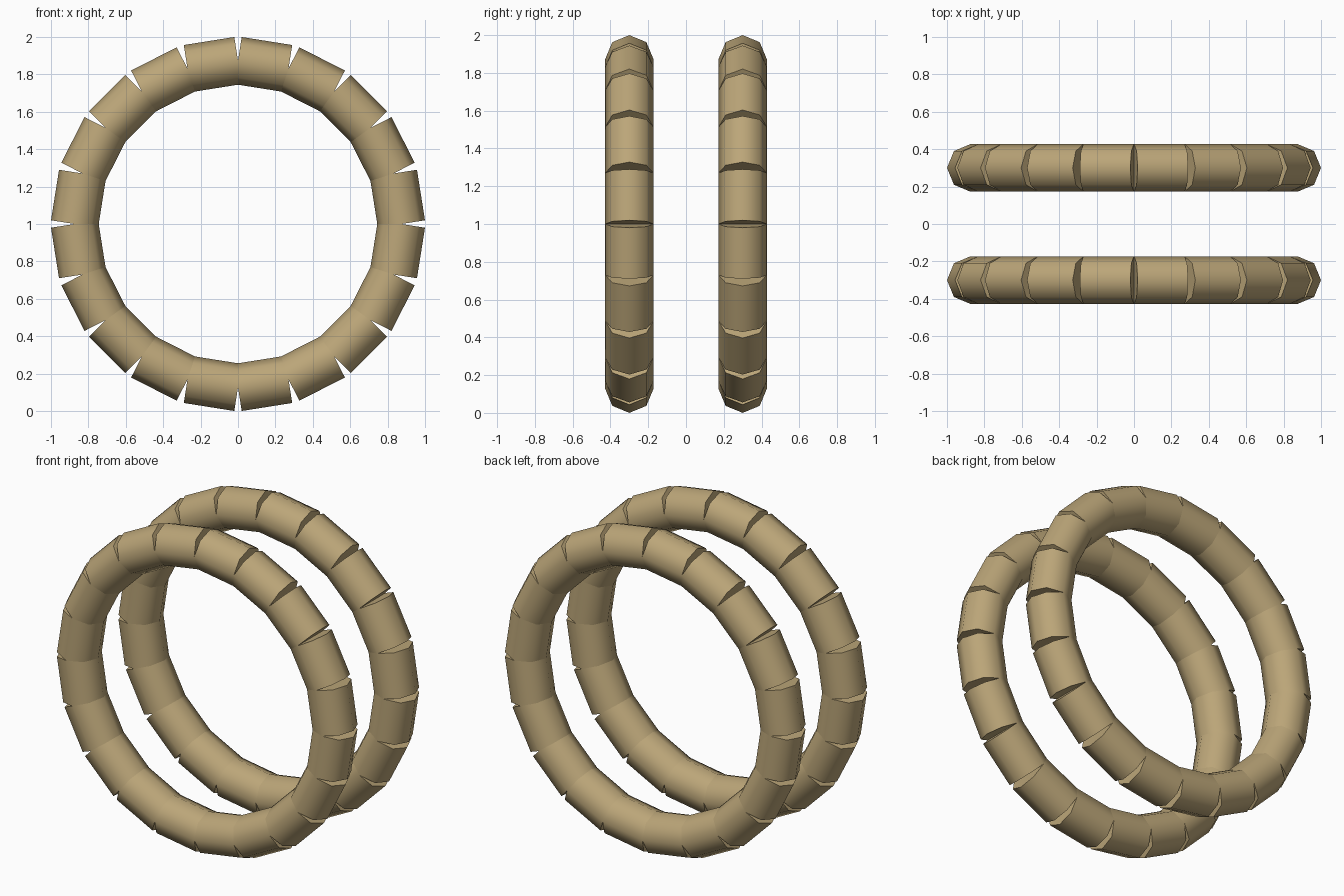
import bpy
import bmesh
import math
from mathutils import Matrix

cube = bpy.data.objects.get("Cube")
if cube:
    bpy.data.objects.remove(cube, do_unlink=True)

SEGMENTS = 20
SIDES = 8
TUBE = 0.1275
RING = 0.863          # distance from ring centre to each segment axis
STEP = 2 * math.pi / SEGMENTS
LENGTH = 2 * RING * math.tan(STEP / 2)

tan = bpy.data.materials.new("tan")
tan.use_nodes = True
COLOUR = (0.50, 0.38, 0.19, 1)
tan.diffuse_color = COLOUR
tan.node_tree.nodes["Principled BSDF"].inputs["Base Color"].default_value = COLOUR


def segmented_ring(name, y):
    """Ring of straight closed tubes that touch on the axis and gape outside."""
    bm = bmesh.new()
    for i in range(SEGMENTS):
        # The tube lies along x with one cross-section corner facing outward
        place = (Matrix.Rotation((i + 0.5) * STEP, 4, "Y")
                 @ Matrix.Translation((0, 0, RING))
                 @ Matrix.Rotation(math.pi / 2, 4, "Y"))
        bmesh.ops.create_cone(bm, cap_ends=True, segments=SIDES, radius1=TUBE,
                              radius2=TUBE, depth=LENGTH, matrix=place)
    mesh = bpy.data.meshes.new(name)
    bm.to_mesh(mesh)
    bm.free()
    mesh.materials.append(tan)
    ring = bpy.data.objects.new(name, mesh)
    bpy.context.collection.objects.link(ring)
    ring.location = (0, y, 1)
    # Smooth tube walls, sharp flat ends
    bpy.ops.object.select_all(action="DESELECT")
    ring.select_set(True)
    bpy.context.view_layer.objects.active = ring
    bpy.ops.object.shade_smooth_by_angle(angle=math.radians(60))


for name, y in (("front_ring", -0.30), ("back_ring", 0.30)):
    segmented_ring(name, y)
